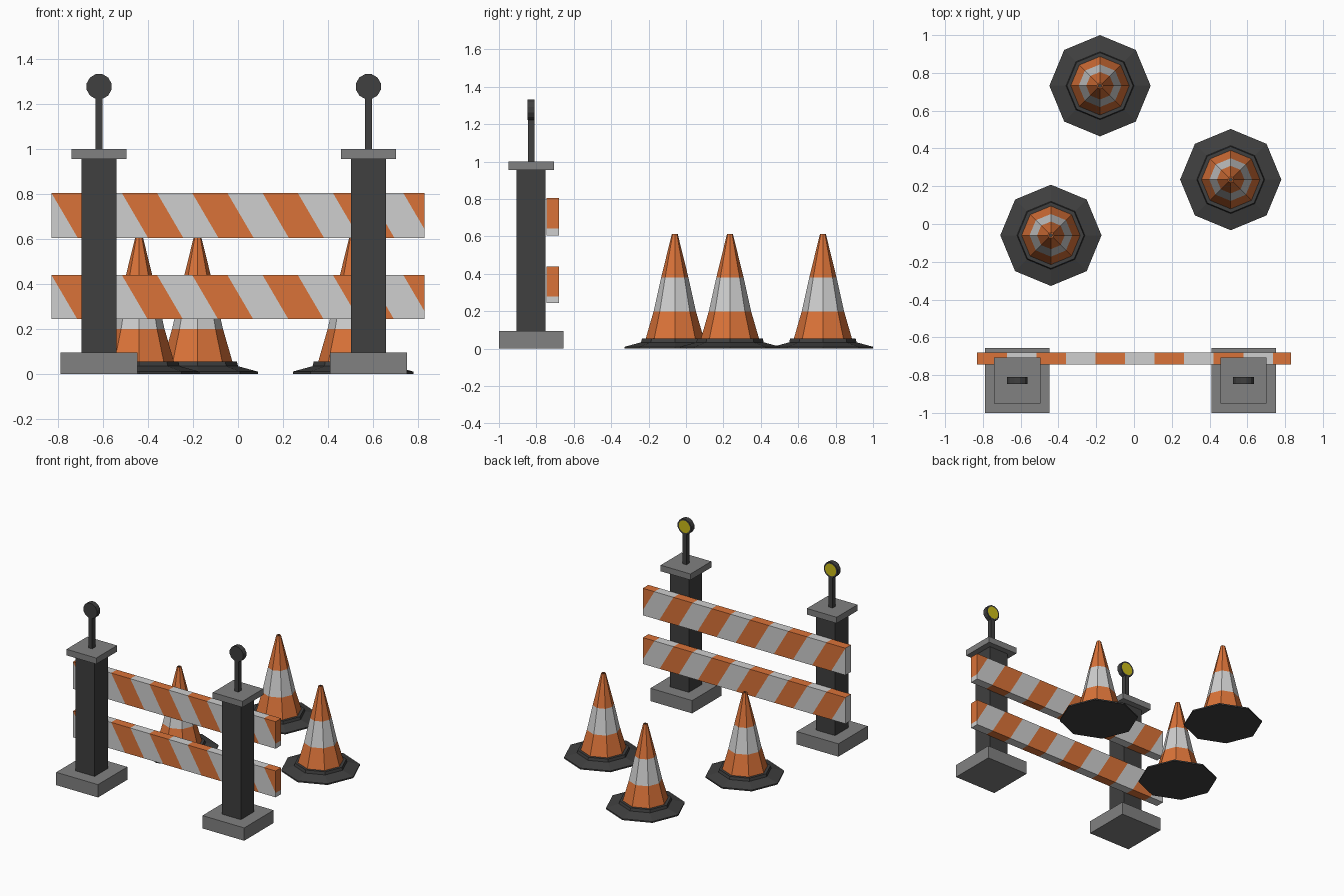
import bpy, bmesh, math
from mathutils import Matrix, Vector

default = bpy.data.objects.get("Cube")
if default:
    bpy.data.objects.remove(default, do_unlink=True)


def material(name, rgb):
    m = bpy.data.materials.new(name)
    m.use_nodes = True
    m.diffuse_color = (*rgb, 1)
    bsdf = m.node_tree.nodes["Principled BSDF"]
    bsdf.inputs["Base Color"].default_value = (*rgb, 1)
    bsdf.inputs["Roughness"].default_value = 0.8
    return m


CHARCOAL = material("charcoal rubber", (0.05, 0.05, 0.05))
GREY = material("concrete grey", (0.22, 0.22, 0.22))
ORANGE = material("safety orange", (0.7, 0.17, 0.04))
WHITE = material("reflective white", (0.62, 0.62, 0.62))
YELLOW = material("lamp yellow", (0.6, 0.5, 0.01))


def finish(name, bm, *mats):
    bmesh.ops.recalc_face_normals(bm, faces=bm.faces)
    mesh = bpy.data.meshes.new(name)
    bm.to_mesh(mesh)
    bm.free()
    for m in mats:
        mesh.materials.append(m)
    ob = bpy.data.objects.new(name, mesh)
    bpy.context.collection.objects.link(ob)
    return ob


def box_mesh(lo, hi):
    lo, hi = Vector(lo), Vector(hi)
    bm = bmesh.new()
    bmesh.ops.create_cube(bm, size=1, matrix=Matrix.Translation((lo + hi) / 2)
                          @ Matrix.Diagonal((*(hi - lo), 1)))
    return bm


def block(name, x, y, half, z0, z1, mat):
    hx, hy = half
    finish(name, box_mesh((x - hx, y - hy, z0), (x + hx, y + hy, z1)), mat)


# Post with foot, cap, lamp stem and round lamp
def post(side, x):
    y = -0.828
    block(side + "_foot", x, y, (0.171, 0.172), 0, 0.095, GREY)
    block(side + "_post", x, y, (0.078, 0.078), 0.095, 0.955, CHARCOAL)
    block(side + "_cap", x, y, (0.122, 0.122), 0.955, 1.0, GREY)
    block(side + "_lamp_stem", x, y, (0.016, 0.018), 1.0, 1.235, CHARCOAL)
    bm = bmesh.new()
    bmesh.ops.create_cone(bm, cap_ends=True, segments=12, radius1=0.057,
                          radius2=0.057, depth=0.037,
                          matrix=Matrix.Translation((x, y, 1.278))
                          @ Matrix.Rotation(math.pi / 2, 4, 'X')
                          @ Matrix.Rotation(math.pi / 12, 4, 'Z'))
    # Yellow lens on the rear face
    bm.normal_update()
    lens = [f for f in bm.faces if f.normal.y > 0.9]
    bmesh.ops.inset_region(bm, faces=lens, thickness=0.011)
    for f in lens:
        f.material_index = 1
    finish(side + "_lamp", bm, CHARCOAL, YELLOW)


post("right", -0.618)
post("left", 0.58)


# Board cut along slanted planes into alternating stripes
def board(name, z0, z1):
    half, pitch, slant = 0.83, 0.1565, 0.585
    bm = box_mesh((-half, -0.745, z0), (half, -0.68, z1))
    for k in range(12):
        bmesh.ops.bisect_plane(bm, geom=bm.verts[:] + bm.edges[:] + bm.faces[:],
                               plane_co=(-half + k * pitch, 0, z1),
                               plane_no=(1, 0, slant))
    for f in bm.faces:
        c = f.calc_center_median()
        offset = c.x + half - (z1 - c.z) * slant
        f.material_index = math.floor(offset / pitch) % 2
    finish(name, bm, ORANGE, WHITE)


board("lower_board", 0.245, 0.44)
board("upper_board", 0.605, 0.805)


# Eight-sided cone: (radius, height, material index of the ring below)
PROFILE = [(0.268, 0, 0), (0.268, 0.01, 0), (0.18, 0.034, 0), (0.175, 0.055, 0),
           (0.155, 0.055, 0), (0.113, 0.2, 1), (0.073, 0.38, 2),
           (0.016, 0.612, 1), (0.009, 0.612, 1), (0.009, 0.59, 0)]


def cone(name, x, y):
    bm = bmesh.new()
    n, rings = 8, []
    for r, z, _ in PROFILE:
        rings.append([bm.verts.new((x + r * math.cos(math.tau * i / n),
                                    y + r * math.sin(math.tau * i / n), z))
                      for i in range(n)])
    for a, b, (_, _, mat) in zip(rings, rings[1:], PROFILE[1:]):
        for i in range(n):
            j = (i + 1) % n
            bm.faces.new((a[i], a[j], b[j], b[i])).material_index = mat
    bm.faces.new(rings[0])
    bm.faces.new(rings[-1])
    finish(name, bm, CHARCOAL, ORANGE, WHITE)


cone("rear_cone", -0.18, 0.732)
cone("left_cone", 0.512, 0.235)
cone("right_cone", -0.44, -0.06)
